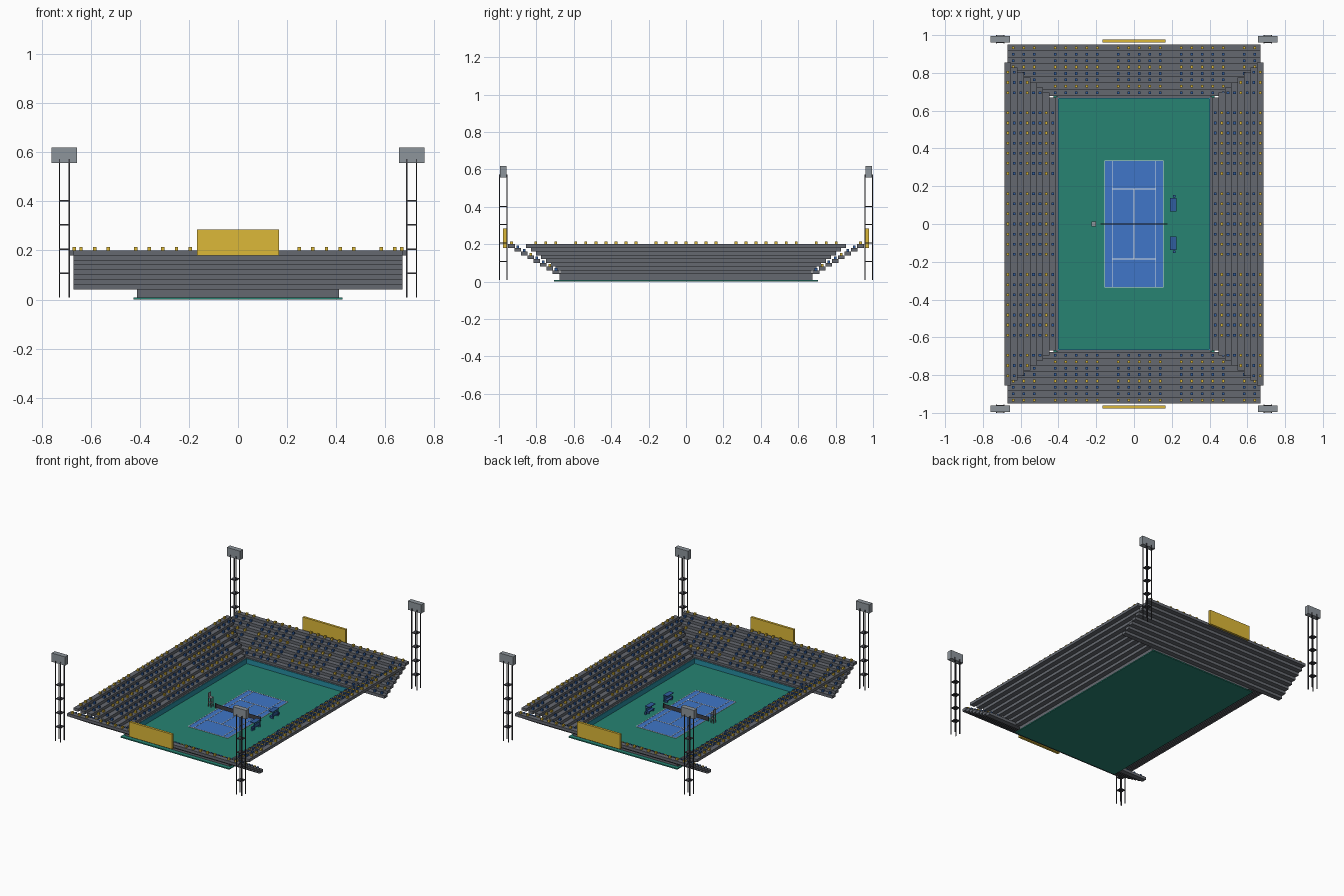
import bpy, bmesh
from mathutils import Matrix, Vector

if "Cube" in bpy.data.objects:
    bpy.data.objects.remove(bpy.data.objects["Cube"])


def mat(name, r, g, b):
    m = bpy.data.materials.new(name)
    m.diffuse_color = (r, g, b, 1)
    m.use_nodes = True
    m.node_tree.nodes["Principled BSDF"].inputs["Base Color"].default_value = m.diffuse_color
    return m


GREEN = mat("court_green", 0.02, 0.23, 0.17)
BLUE = mat("court_blue", 0.05, 0.18, 0.58)
NAVY = mat("seat_blue", 0.03, 0.11, 0.35)
YELLOW = mat("yellow", 0.72, 0.48, 0.04)
TEAL = mat("wall_teal", 0.02, 0.27, 0.36)
WHITE = mat("line_white", 0.75, 0.8, 0.85)
DARK = mat("dark", 0.05, 0.05, 0.06)
STAND = mat("stand_grey", 0.13, 0.14, 0.16)
LAMP = mat("lamp_grey", 0.27, 0.3, 0.33)


def boxes(name, items, material=None):
    """One object from boxes given as (x0, x1, y0, y1, z0, z1)."""
    bm = bmesh.new()
    for x0, x1, y0, y1, z0, z1 in items:
        mid = Vector((x0 + x1, y0 + y1, z0 + z1)) / 2
        size = (abs(x1 - x0), abs(y1 - y0), abs(z1 - z0), 1)
        bmesh.ops.create_cube(bm, size=1, matrix=Matrix.Translation(mid) @ Matrix.Diagonal(size))
    me = bpy.data.meshes.new(name)
    bm.to_mesh(me)
    bm.free()
    ob = bpy.data.objects.new(name, me)
    bpy.context.collection.objects.link(ob)
    if material:
        me.materials.append(material)
    return ob


def cbox(x, y, z, sx, sy, sz):
    """Box centred in x and y, standing on z."""
    return (x - sx / 2, x + sx / 2, y - sy / 2, y + sy / 2, z, z + sz)


# Ground and playing surface
boxes("ground", [(-0.425, 0.425, -0.705, 0.705, 0, 0.008)], GREEN)
boxes("court", [(-0.155, 0.155, -0.335, 0.335, 0.008, 0.010)], BLUE)

# Court lines
W, Z0, Z1 = 0.004, 0.009, 0.0115
lines = [(x - W / 2, x + W / 2, -0.335, 0.335, Z0, Z1) for x in (-0.155, -0.115, 0.115, 0.155)]
lines += [(-0.155, 0.155, y - W / 2, y + W / 2, Z0, Z1) for y in (-0.335, 0.335)]
lines += [(-0.115, 0.115, y - W / 2, y + W / 2, Z0, Z1) for y in (-0.185, 0.185)]
lines += [(-W / 2, W / 2, -0.185, 0.185, Z0, Z1)]
boxes("court_lines", lines, WHITE)

# Net with posts
boxes("net", [cbox(0, 0, 0.01, 0.35, 0.003, 0.027)]
      + [cbox(s * 0.175, 0, 0.008, 0.006, 0.006, 0.032) for s in (-1, 1)], DARK)

# Perimeter wall with coloured inner lining
wall, lining = [], []
for s in (-1, 1):
    wall += [cbox(s * 0.407, 0, 0.008, 0.010, 1.35, 0.037), cbox(0, s * 0.672, 0.008, 0.81, 0.010, 0.037)]
    lining += [cbox(s * 0.400, 0, 0.008, 0.004, 1.334, 0.035), cbox(0, s * 0.665, 0.008, 0.80, 0.004, 0.035)]
boxes("perimeter_wall", wall, STAND)
boxes("wall_lining", lining, TEAL)

# Stepped stands and spectator seats
ROWS, RUN, RISE, S = 8, 0.034, 0.02, 0.014
end_x = [-0.64 + 0.0556 * k for k in range(24) if k % 6 != 3]
side_y = [0.0535 * k for k in range(-15, 16) if (k + 4) % 8 != 0]
steps_end, steps_side, seats = [], [], {True: [], False: []}
for i in range(ROWS):
    z = 0.04 + RISE * i
    top = z + RISE
    half = 0.67 + 0.0265 * i
    for s in (-1, 1):
        y, x = s * (0.695 + RUN * i), s * (0.43 + RUN * i)
        steps_end.append(cbox(0, y, z, 1.34, 0.035, RISE))
        steps_side.append(cbox(x, 0, z, 0.035, 2 * half, RISE))
        seats[i % 3 == 1] += [cbox(px, y, top, S, S, S) for px in end_x]
        seats[i % 3 == 1] += [cbox(x, py, top, S, S, S) for py in side_y if abs(py) < half - 0.01]
boxes("end_stands", steps_end, STAND)
boxes("side_stands", steps_side, STAND)
boxes("yellow_seats", seats[True], YELLOW)
boxes("blue_seats", seats[False], NAVY)

# Display boards at both ends
boxes("display_boards", [cbox(0, s * 0.969, 0.18, 0.335, 0.017, 0.105) for s in (-1, 1)], YELLOW)

# Floodlight towers at the four corners
legs, braces, heads = [], [], []
for sx in (-1, 1):
    for sy in (-1, 1):
        x, y = sx * 0.708, sy * 0.978
        legs += [cbox(x + a, y + b, 0.008, 0.005, 0.005, 0.565) for a in (-0.02, 0.02) for b in (-0.02, 0.02)]
        braces += [cbox(x, y, z, 0.04, 0.04, 0.005) for z in (0.105, 0.203, 0.302, 0.4)]
        heads += [cbox(x, y, 0.557, 0.104, 0.034, 0.062)]
boxes("tower_legs", legs, DARK)
boxes("tower_braces", braces, DARK)
boxes("floodlights", heads, LAMP)

# Umpire chair
cx = -0.213
boxes("umpire_chair", [cbox(cx + a, b, 0.008, 0.004, 0.004, 0.065) for a in (-0.01, 0.01) for b in (-0.01, 0.01)]
      + [cbox(cx, 0, 0.07, 0.026, 0.026, 0.005), cbox(cx - 0.011, 0, 0.075, 0.004, 0.026, 0.03),
         cbox(cx, 0, 0.035, 0.024, 0.024, 0.003)], LAMP)

# Player benches with canopies and side bins
bench, canopy = [], []
for s in (-1, 1):
    y = s * 0.102
    bench += [cbox(0.208, y, 0.02, 0.022, 0.065, 0.005), cbox(0.218, y, 0.025, 0.004, 0.065, 0.02)]
    bench += [cbox(0.208, y + d, 0.008, 0.02, 0.005, 0.012) for d in (-0.025, 0.025)]
    bench += [cbox(0.222, y + d, 0.008, 0.004, 0.004, 0.05) for d in (-0.03, 0.03)]
    bench += [cbox(0.213, s * 0.147, 0.008, 0.012, 0.012, 0.018)]
    canopy += [cbox(0.208, y, 0.056, 0.036, 0.07, 0.004)]
boxes("player_benches", bench, NAVY)
boxes("bench_canopies", canopy, NAVY)
